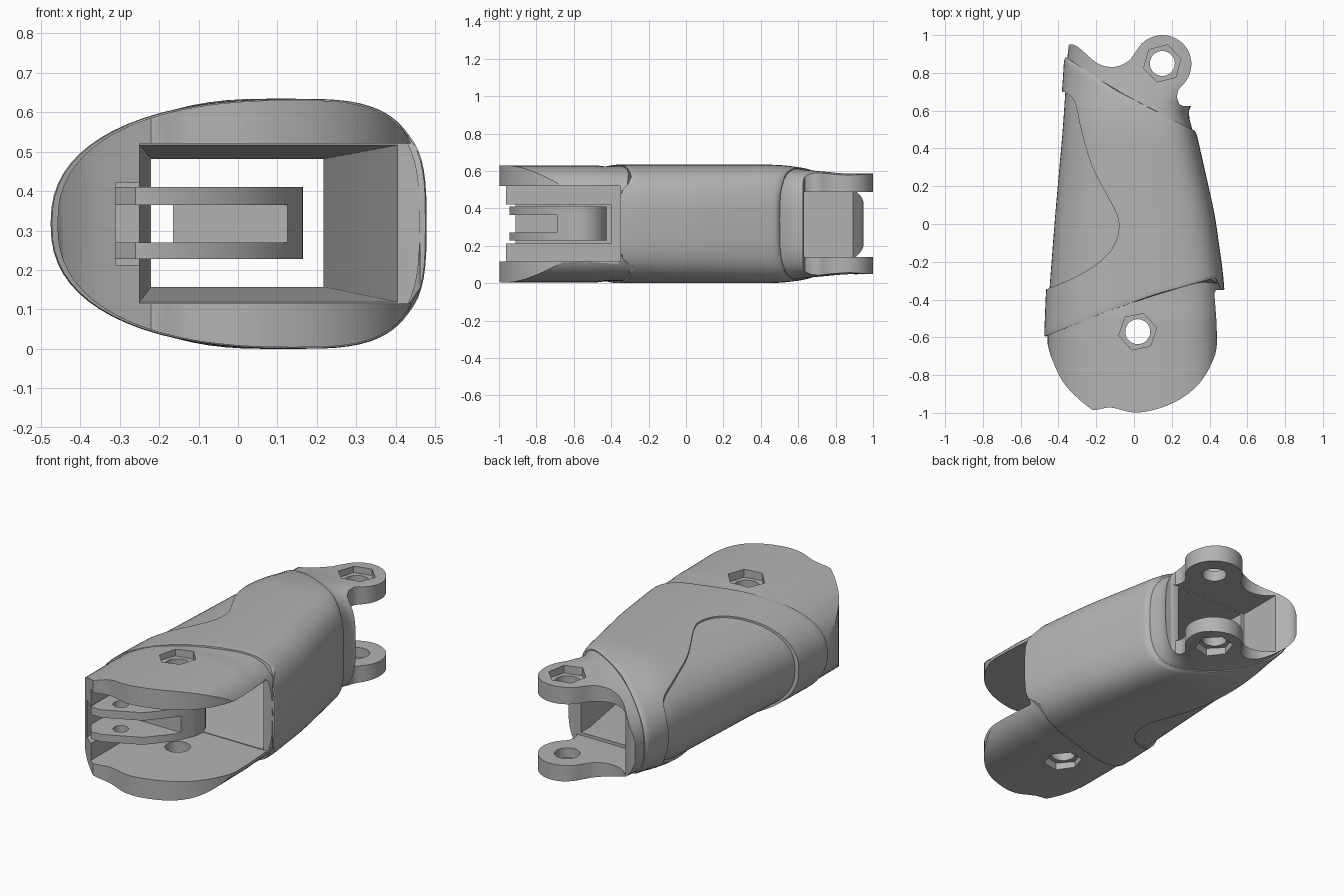
import bpy, bmesh, math
from mathutils import Vector

if "Cube" in bpy.data.objects:
    bpy.data.objects.remove(bpy.data.objects["Cube"])

ZC = 0.317
grey = bpy.data.materials.new("plain_grey")
grey.diffuse_color = (0.45, 0.45, 0.45, 1)
grey.use_nodes = True
grey.node_tree.nodes["Principled BSDF"].inputs["Base Color"].default_value = grey.diffuse_color


def loft(name, rings):
    """Closed solid through rings of equal point count."""
    bm = bmesh.new()
    vs = [[bm.verts.new(p) for p in r] for r in rings]
    n = len(vs[0])
    for a, b in zip(vs, vs[1:]):
        for i in range(n):
            j = (i + 1) % n
            bm.faces.new((a[i], a[j], b[j], b[i]))
    bm.faces.new(vs[0][::-1])
    bm.faces.new(vs[-1])
    bmesh.ops.recalc_face_normals(bm, faces=bm.faces)
    me = bpy.data.meshes.new(name)
    bm.to_mesh(me)
    bm.free()
    me.materials.append(grey)
    ob = bpy.data.objects.new(name, me)
    bpy.context.collection.objects.link(ob)
    return ob


def prism(name, pts, z0, z1):
    return loft(name, [[(x, y, z) for x, y in pts] for z in (z0, z1)])


def circle(x, y, r, n, rot=0.0):
    return [(x + r * math.cos(rot + math.tau * i / n), y + r * math.sin(rot + math.tau * i / n)) for i in range(n)]


def arc(x, y, r, a0, a1, step=8):
    return [(x + r * math.cos(math.radians(a)), y + r * math.sin(math.radians(a))) for a in range(a0, a1 + 1, step)]


def spline(pts, steps=5):
    """Smooth open curve through 2D points."""
    out = []
    for i in range(len(pts) - 1):
        p0, p1, p2, p3 = (Vector(pts[min(max(k, 0), len(pts) - 1)]) for k in range(i - 1, i + 3))
        for s in range(steps):
            t = s / steps
            v = 0.5 * (2 * p1 + (p2 - p0) * t + (2 * p0 - 5 * p1 + 4 * p2 - p3) * t * t
                       + (3 * p1 - p0 - 3 * p2 + p3) * t ** 3)
            out.append(tuple(v))
    return out + [pts[-1]]


def boolean(ob, other, op='DIFFERENCE'):
    m = ob.modifiers.new("cut", 'BOOLEAN')
    m.operation, m.object, m.solver = op, other, 'EXACT'
    bpy.context.view_layer.objects.active = ob
    bpy.ops.object.modifier_apply(modifier=m.name)
    bpy.data.objects.remove(other, do_unlink=True)


def interp(table, v):
    if v <= table[0][0]:
        return table[0][1]
    for (a, p), (b, q) in zip(table, table[1:]):
        if v <= b:
            return p + (q - p) * (v - a) / (b - a)
    return table[-1][1]


def soft(table, y):
    return sum(interp(table, y + d * 0.03) for d in (-2, -1, 0, 1, 2)) / 5


# limb widths and heights along y
LEFT = [(-1, -.476), (-.6, -.476), (-.35, -.466), (.05, -.435), (.5, -.395), (.9, -.368)]
RIGHT = [(-1, .49), (-.4, .482), (-.27, .473), (.05, .428), (.5, .327), (.63, .292), (.76, .46), (1, .46)]
HIGH = [(-1, .317), (.5, .317), (.68, .293), (.85, .28), (1, .277)]


def section(th, y, ox, oz):
    l, r = soft(LEFT, y) + ox, soft(RIGHT, y) - ox
    c = l + 0.64 * (r - l)
    co, si = math.cos(th), math.sin(th)
    e = 2 / (3.2 if co > 0 else 2.35)
    x = c + (r - c if co > 0 else l - c) * abs(co) ** e
    return x, ZC + math.copysign((soft(HIGH, y) - oz) * abs(si) ** e, si)


N = 72
ANG = [math.tau * i / N for i in range(N)]


# inner limb core
def core_ring(y):
    oz = 0.004 if y < -.45 else 0.009
    return [(x, y, z) for x, z in (section(t, y, .018, oz) for t in ANG)]


body = loft("finger_segment_body", [core_ring(-1.04 + 2.08 * k / 52) for k in range(53)])

# raised sleeve with slanted ends
F = [(-.48, -.6), (-.2, -.485), (.1, -.375), (.43, -.285), (.46, -.35)]
G = [(-.4, .91), (-.1, .71), (.1, .605), (.33, .49)]


def sleeve_ring(t, o):
    ring = []
    for th in ANG:
        y = 0.0
        for _ in range(8):
            x, z = section(th, y, .018 * o, .009 * o)
            f, g = interp(F, x), interp(G, x)
            y = f + (g - f) * t
        ring.append((x, y, z))
    return ring


sleeve = loft("sleeve", [sleeve_ring(0, .2)] + [sleeve_ring(t, 0) for t in [.008] + [k / 36 for k in range(1, 36)]]
              + [sleeve_ring(.988, .1), sleeve_ring(1, .5)])
# recessed side panel
panel = [(-.7, .7)] + spline([(-.37, .7), (-.315, .65), (-.28, .5), (-.22, .3), (-.11, .09), (-.08, 0),
                              (-.1, -.1), (-.17, -.19), (-.3, -.275), (-.46, -.345)]) + [(-.7, -.37)]
boolean(sleeve, prism("panel_cut", panel, -.2, .9))
boolean(body, sleeve, 'UNION')

# overall outline seen from above, with rear lug
lug = arc(.15, .846, .154, -50, 150)
outline = [(-.7, -.6)] + spline([(-.46, -.62), (-.44, -.7), (-.38, -.83), (-.3, -.92), (-.22, -.985)], 4)
outline += spline([(-.2, -.985), (-.12, -.972), (0, -.998), (.12, -.98), (.24, -.93), (.34, -.85), (.41, -.74),
                   (.44, -.62), (.425, -.36)], 4)
outline += [(.7, -.36), (.7, .62), (.26, .625)] + spline([(.24, .635), (.228, .67), (.235, .71)], 3) + lug
outline += spline([(-.02, .87), (-.07, .84), (-.13, .832), (-.2, .855), (-.3, .94), (-.345, .95)], 4)
outline += [(-.352, .89), (-.7, .89)]
boolean(body, prism("outline_cut", outline, -.3, 1), 'INTERSECT')


# front fork gap, tongue recess, tapered tunnel and rear lug gap
def box(x0, x1, y0, y1, z0, z1):
    return prism("box_cut", [(x0, y0), (x1, y0), (x1, y1), (x0, y1)], z0, z1)


def frame(y, x0, x1, z0, z1):
    return [(x0, y, z0), (x1, y, z0), (x1, y, z1), (x0, y, z1)]


boolean(body, box(-.25, .8, -1.2, -.35, .115, .52))
boolean(body, box(-.31, .1, -1.2, -.4, .212, .422))
boolean(body, loft("tunnel_cut", [frame(-.37, -.25, .408, .118, .517), frame(.55, -.22, .217, .157, .481),
                                  frame(1.2, -.25, .217, .157, .481)]))
boolean(body, box(-.245, .8, .63, 1.2, .14, .488))

# pin holes with hexagonal nut pockets on both sides
PIN = (.02, -.57)
for x, y, depth, rot in ((*PIN, .05, .2), (.15, .85, .085, .25)):
    boolean(body, prism("pin_cut", circle(x, y, .066, 40), -.3, 1))
    boolean(body, prism("nut_cut", circle(x, y, .102, 6, rot), -.3, depth))
    boolean(body, prism("nut_cut", circle(x, y, .102, 6, rot), 2 * ZC - depth, 1))

# forked tongue inside the front gap, rounded about the pin
end = arc(*PIN, .145, -24, 96)
plate = [(-.315, -.87), (-.26, -.945), (-.2, -.945), (0, -.85), (.11, -.72)] + end + [(-.33, -.44)]
block = [(-.165, -.69), (.125, -.69)] + end + [(-.165, -.44)]
parts = [body]
for name, pts, z0, z1 in (("lower_tongue_plate", plate, .228, .27), ("upper_tongue_plate", plate, .365, .41),
                          ("tongue_block", block, .27, .365)):
    ob = prism(name, pts, z0, z1)
    boolean(ob, prism("pin_cut", circle(*PIN, .066, 40), 0, 1))
    if pts is plate:
        boolean(ob, prism("hole_cut", circle(-.155, -.83, .04, 32), 0, 1))
    parts.append(ob)

for ob in parts:
    bpy.ops.object.select_all(action='DESELECT')
    ob.select_set(True)
    bpy.context.view_layer.objects.active = ob
    bpy.ops.object.shade_smooth_by_angle(angle=math.radians(28))
